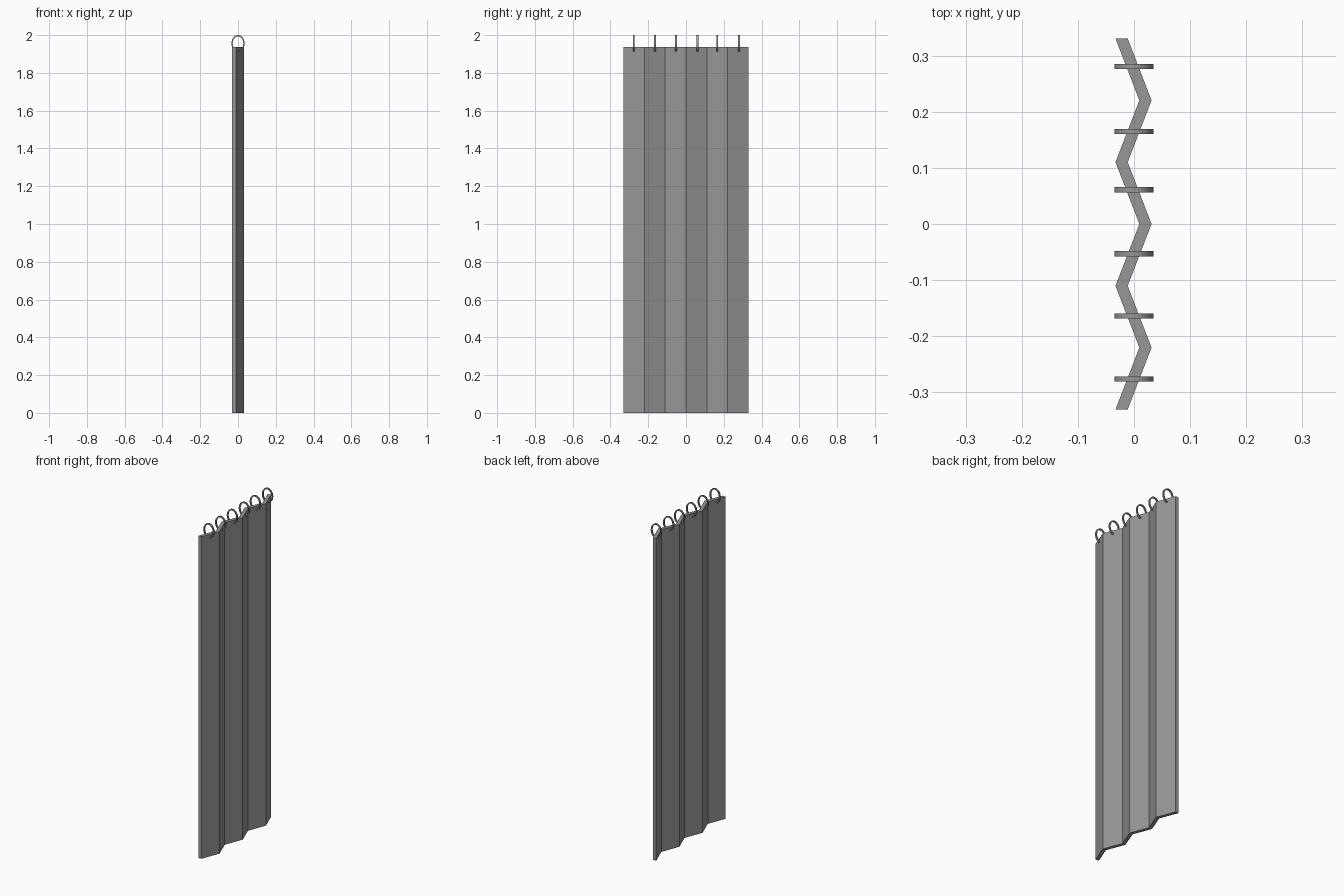
import bpy, bmesh, math

if "Cube" in bpy.data.objects:
    bpy.data.objects.remove(bpy.data.objects["Cube"])

grey = bpy.data.materials.new("dark_grey")
grey.diffuse_color = (0.31, 0.31, 0.31, 1)
grey.use_nodes = True
grey.node_tree.nodes["Principled BSDF"].inputs["Base Color"].default_value = grey.diffuse_color


def make_object(name, bm):
    bmesh.ops.recalc_face_normals(bm, faces=bm.faces)
    mesh = bpy.data.meshes.new(name)
    bm.to_mesh(mesh)
    bm.free()
    mesh.materials.append(grey)
    obj = bpy.data.objects.new(name, mesh)
    bpy.context.collection.objects.link(obj)
    return obj


# Pleated curtain: zigzag strip extruded upward
HEIGHT, HALF, FOLDS, THICK = 1.937, 0.3305, 6, 0.0218
bm = bmesh.new()
rows = []
for i in range(FOLDS + 1):
    y = -HALF + 2 * HALF * i / FOLDS
    x = -0.033 if i % 2 == 0 else 0.0095
    rows.append([bm.verts.new(c) for c in (
        (x, y, 0), (x + THICK, y, 0), (x + THICK, y, HEIGHT), (x, y, HEIGHT))])
for a, b in zip(rows, rows[1:]):
    for k in range(4):
        n = (k + 1) % 4
        bm.faces.new((a[k], a[n], b[n], b[k]))
bm.faces.new(rows[0])
bm.faces.new(rows[-1])
make_object("curtain", bm)


# Oval hanging rings with a square wire section
def ring(name, y, rx=0.035, rz=0.044, wire=0.007, width=0.009, sides=32):
    bm = bmesh.new()
    loops = []
    for i in range(sides):
        t = 2 * math.pi * i / sides
        loop = []
        for inset, dy in ((0, -1), (0, 1), (wire, 1), (wire, -1)):
            loop.append(bm.verts.new(((rx - inset) * math.cos(t),
                                      y + dy * width / 2,
                                      2.0 - rz + (rz - inset) * math.sin(t))))
        loops.append(loop)
    for i in range(sides):
        a, b = loops[i], loops[(i + 1) % sides]
        for k in range(4):
            n = (k + 1) % 4
            bm.faces.new((a[k], a[n], b[n], b[k]))
    make_object(name, bm)


for i, y in enumerate((-0.276, -0.164, -0.053, 0.061, 0.165, 0.281)):
    ring(f"curtain_ring_{i + 1}", y)
